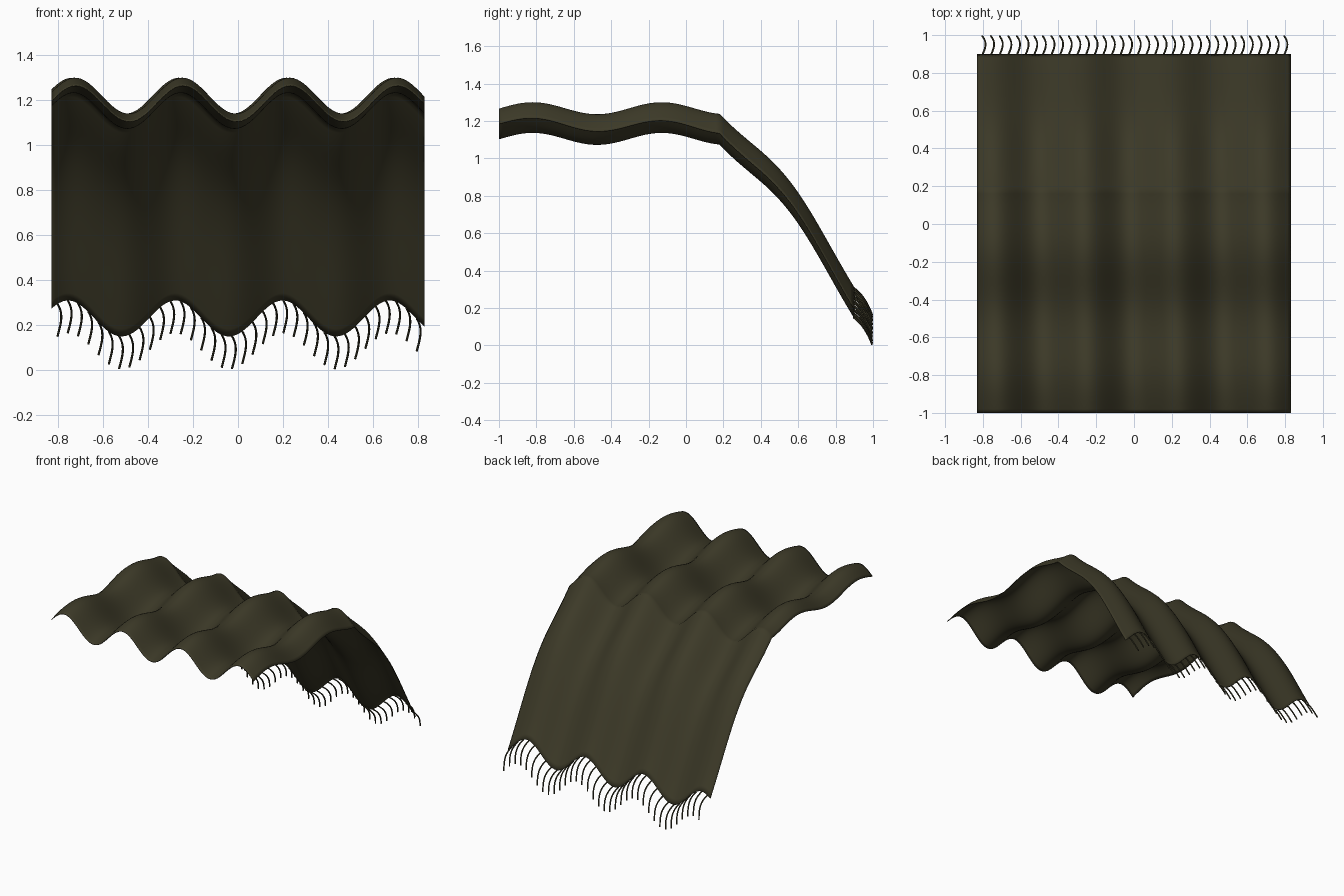
import bpy, bmesh, math

if "Cube" in bpy.data.objects:
    bpy.data.objects.remove(bpy.data.objects["Cube"])

olive = bpy.data.materials.new("dark olive wool")
olive.diffuse_color = (0.046, 0.042, 0.021, 1)
olive.use_nodes = True
olive.node_tree.nodes["Principled BSDF"].inputs["Base Color"].default_value = olive.diffuse_color

HALF_W, FRONT, BACK, FOLD = 0.83, -1.0, 0.9, 0.18


def height(x, y):
    """Rippled cloth that lies level, then falls away behind the fold."""
    folds = 0.08 * math.cos(13.17 * (x - 0.223 + 0.018 * (y + 0.48)))
    waves = 0.032 * math.cos(2 * math.pi * (y + 0.13) / 0.69)
    d = max(0.0, y - FOLD)
    return 1.188 + folds + waves - 0.95 * d - 0.465 * d * d


# blanket cloth: a grid with one row exactly on the fold
NX, NY = 100, 95
bm = bmesh.new()
rows = []
for j in range(NY + 1):
    y = FRONT + (BACK - FRONT) * j / NY
    row = []
    for i in range(NX + 1):
        x = -HALF_W + 2 * HALF_W * i / NX
        row.append(bm.verts.new((x, y, height(x, y))))
    rows.append(row)
for a, b in zip(rows, rows[1:]):
    for i in range(NX):
        bm.faces.new((a[i], a[i + 1], b[i + 1], b[i])).smooth = True
mesh = bpy.data.meshes.new("blanket_cloth")
bm.to_mesh(mesh)
bm.free()
mesh.materials.append(olive)
cloth = bpy.data.objects.new("blanket_cloth", mesh)
bpy.context.collection.objects.link(cloth)
thick = cloth.modifiers.new("thickness", 'SOLIDIFY')
thick.thickness = 0.004
thick.offset = -1

# fringe: a row of drooping, sideways-bowed strands along the back hem
STRANDS, STEPS = 36, 10
curve = bpy.data.curves.new("fringe", 'CURVE')
curve.dimensions = '3D'
curve.bevel_depth = 0.005
curve.bevel_resolution = 1
curve.use_fill_caps = True
for s in range(STRANDS):
    x0 = -0.803 + 1.598 * s / (STRANDS - 1)
    z0 = height(x0, BACK)
    spline = curve.splines.new('POLY')
    spline.points.add(STEPS)
    for k, p in enumerate(spline.points):
        t = k / STEPS
        p.co = (x0 + 0.017 * math.sin(math.pi * t),
                BACK - 0.005 + 0.1 * (1.25 * t - 0.25 * t * t),
                z0 - 0.002 - 0.145 * (0.6 * t + 0.4 * t * t), 1)
curve.materials.append(olive)
fringe = bpy.data.objects.new("fringe", curve)
bpy.context.collection.objects.link(fringe)
bpy.context.view_layer.objects.active = fringe
fringe.select_set(True)
bpy.ops.object.convert(target='MESH')
bpy.ops.object.shade_smooth_by_angle()
